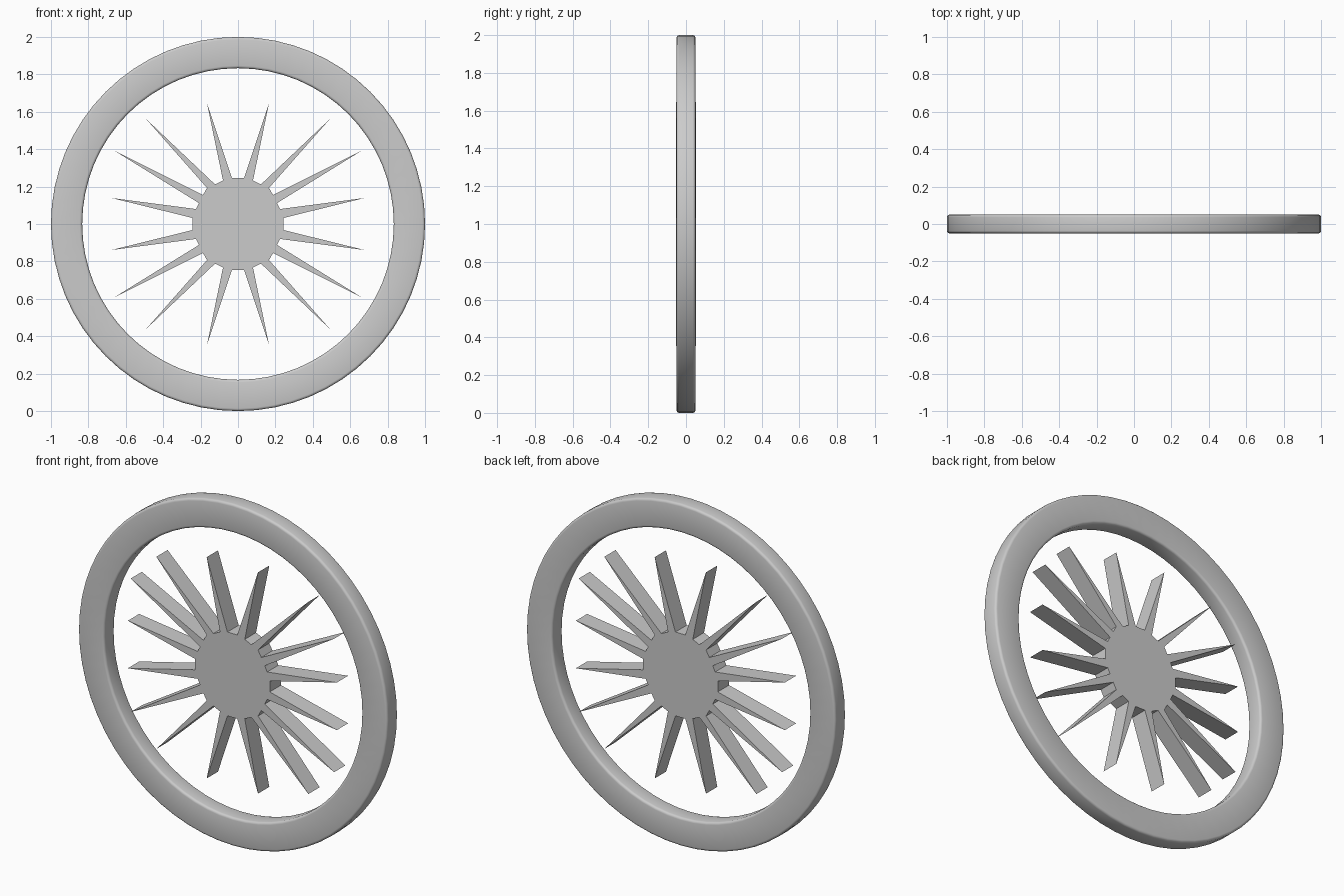
import bpy, bmesh, math

if "Cube" in bpy.data.objects:
    bpy.data.objects.remove(bpy.data.objects["Cube"])

CZ = 1.0  # wheel centre height


def finish(name, bm, smooth=False):
    bmesh.ops.recalc_face_normals(bm, faces=bm.faces[:])
    mesh = bpy.data.meshes.new(name)
    bm.to_mesh(mesh)
    bm.free()
    obj = bpy.data.objects.new(name, mesh)
    bpy.context.collection.objects.link(obj)
    obj.location.z = CZ
    if smooth:
        bpy.ops.object.select_all(action='DESELECT')
        obj.select_set(True)
        bpy.context.view_layer.objects.active = obj
        bpy.ops.object.shade_smooth_by_angle(angle=math.radians(40))
    return obj


# Rim: rounded rectangular section swept around the y axis
def build_rim(r_in, r_out, half, bevel, sides=64):
    profile = []
    corners = [(r_out - bevel, half - bevel, 0), (r_in + bevel, half - bevel, 90),
               (r_in + bevel, bevel - half, 180), (r_out - bevel, bevel - half, 270)]
    for r, y, start in corners:
        for k in range(4):
            a = math.radians(start + 30 * k)
            profile.append((r + bevel * math.cos(a), y + bevel * math.sin(a)))
    bm = bmesh.new()
    rings = []
    for i in range(sides):
        a = math.tau * i / sides
        rings.append([bm.verts.new((r * math.cos(a), y, r * math.sin(a))) for r, y in profile])
    n = len(profile)
    for i in range(sides):
        p, q = rings[i], rings[(i + 1) % sides]
        for k in range(n):
            bm.faces.new((p[k], p[(k + 1) % n], q[(k + 1) % n], q[k]))
    return finish("rim", bm, smooth=True)


# Spoked hub: star outline of one quarter, mirrored to all four, extruded in depth
def build_star(half):
    quarter = [(.032, .245), (.166, .647), (.080, .232),
               (.123, .212), (.492, .562), (.166, .193),
               (.187, .155), (.658, .390), (.209, .112),
               (.225, .080), (.676, .139), (.242, .032)]
    right = quarter + [(x, -z) for x, z in reversed(quarter)]
    outline = right + [(-x, z) for x, z in reversed(right)]
    bm = bmesh.new()
    front = [bm.verts.new((x, -half, z)) for x, z in outline]
    back = [bm.verts.new((x, half, z)) for x, z in outline]
    n = len(outline)
    for i in range(n):
        j = (i + 1) % n
        bm.faces.new((front[i], front[j], back[j], back[i]))
    # Caps: one triangle per spoke plus the hub disc
    for side in (front, back):
        for i in range(1, n, 3):
            bm.faces.new((side[i - 1], side[i], side[i + 1]))
        bm.faces.new([side[i] for i in range(n) if i % 3 != 1])
    return finish("spoked_hub", bm)


build_rim(0.833, 1.0, 0.05, 0.014)
build_star(0.052)
